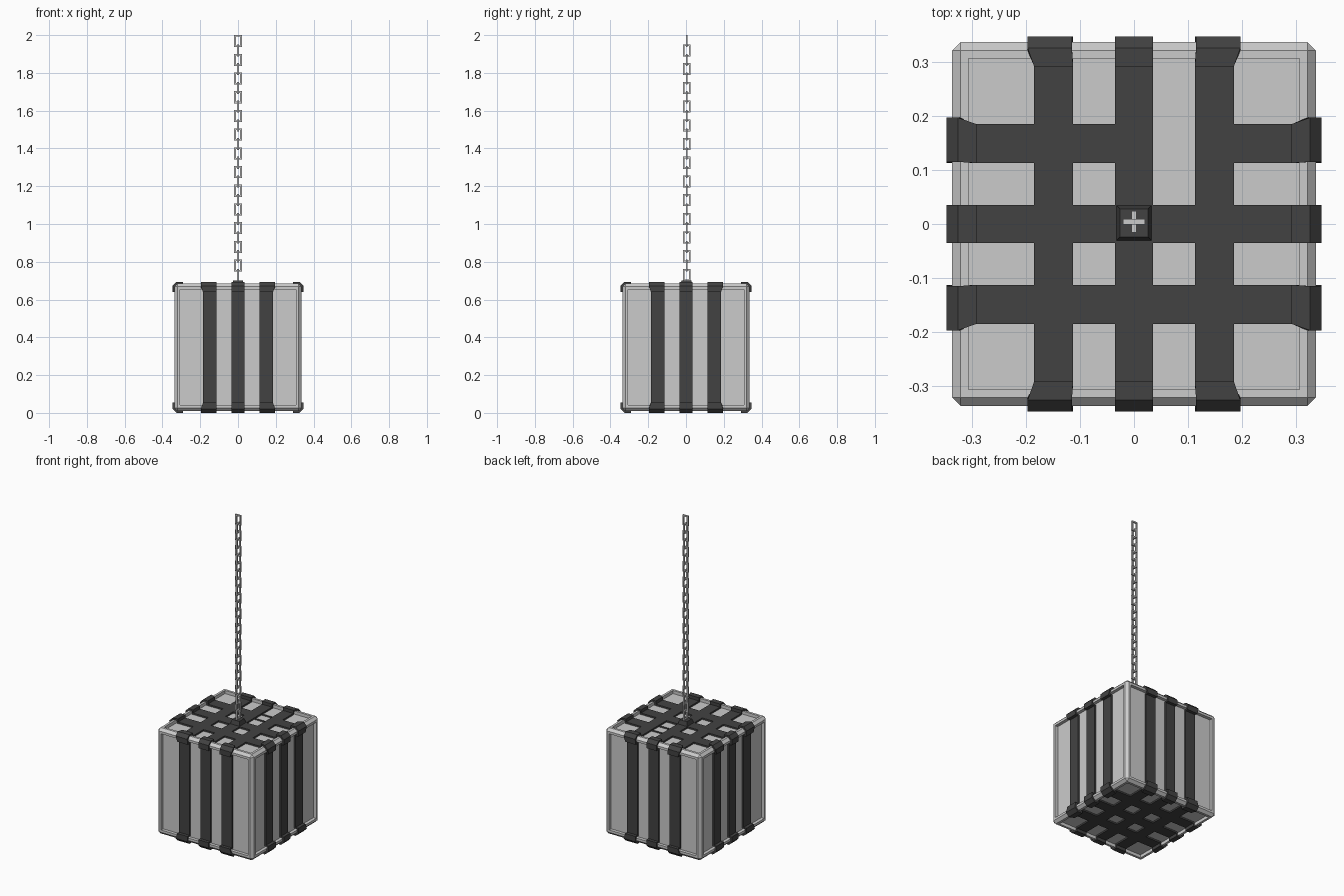
import bpy, bmesh
from mathutils import Vector

if "Cube" in bpy.data.objects:
    bpy.data.objects.remove(bpy.data.objects["Cube"])

CZ = 0.347          # height of the box centre
HALF = 0.337        # half size of the box

dark = bpy.data.materials.new("dark_strap")
dark.diffuse_color = (0.055, 0.055, 0.055, 1)
dark.use_nodes = True
dark.node_tree.nodes["Principled BSDF"].inputs["Base Color"].default_value = dark.diffuse_color


def finish(bm, name, mat=None):
    me = bpy.data.meshes.new(name)
    bm.to_mesh(me)
    bm.free()
    ob = bpy.data.objects.new(name, me)
    bpy.context.collection.objects.link(ob)
    if mat:
        me.materials.append(mat)
    return ob


def ring_faces(bm, rings):
    """Close a list of equal vertex rings into a tube loop."""
    quads = []
    n = len(rings)
    for i in range(n):
        a, b = rings[i], rings[(i + 1) % n]
        m = len(a)
        quads.append([bm.faces.new((a[j], a[(j + 1) % m], b[(j + 1) % m], b[j]))
                      for j in range(m)])
    bmesh.ops.recalc_face_normals(bm, faces=bm.faces[:])
    return quads


# Box: chamfered cube with a recessed panel in every face
bm = bmesh.new()
bmesh.ops.create_cube(bm, size=2 * HALF)
bmesh.ops.bevel(bm, geom=bm.edges[:], offset=0.016, segments=1, affect='EDGES')
bm.normal_update()
panels = [f for f in bm.faces if f.calc_area() > 0.2]
bmesh.ops.inset_individual(bm, faces=panels, thickness=0.021)
ext = bmesh.ops.extrude_discrete_faces(bm, faces=panels)
for f in ext["faces"]:
    f.normal_update()
    bmesh.ops.translate(bm, verts=f.verts[:], vec=f.normal * -0.02)
bmesh.ops.translate(bm, verts=bm.verts[:], vec=(0, 0, CZ))
finish(bm, "weight_box")


def strap_loop(corner, level):
    """Repeat the corner profile around the box; extra points on the top run."""
    pts = []
    for k in range(4):
        for u, v in corner:
            for _ in range(k):
                u, v = v, -u
            pts.append((u, v))
    return pts + [(0.035, level), (0.113, level)]


OUTER = strap_loop([(.292, .327), (.292, .347), (.326, .347),
                    (.347, .326), (.347, .292), (.327, .292)], .327)
INNER = strap_loop([(.300, .316), (.300, .336), (.321, .336),
                    (.336, .321), (.336, .300), (.316, .300)], .316)


# Straps: closed bands that step over the rim and flare at the corners
def strap(name, axis, side, gap=False):
    bm = bmesh.new()
    rings = []
    for i, (o, n) in enumerate(zip(OUTER, INNER)):
        wide = i < 24 and i % 6 in (2, 3)
        if side == 0:
            lo, hi = -0.035, 0.035
        else:
            lo, hi = (0.115, 0.197) if wide else (0.113, 0.185)
            lo, hi = lo * side, hi * side
        ring = []
        for (u, v), w in ((o, lo), (o, hi), (n, hi), (n, lo)):
            co = (u, w, CZ + v) if axis == 'X' else (w, u, CZ + v)
            ring.append(bm.verts.new(co))
        rings.append(ring)
    quads = ring_faces(bm, rings)
    if gap:  # open stretch of strap showing the panel beneath
        bmesh.ops.delete(bm, geom=[quads[24][0], quads[24][2]], context='FACES_ONLY')
    finish(bm, name, dark)


for axis in 'XY':
    for side, label in ((-1, "near"), (0, "middle"), (1, "far")):
        strap(f"strap_{axis.lower()}_{label}", axis, side, axis == 'X' and side == 1)

# Chain mount: small tapered plate on the top crossing
bm = bmesh.new()
bmesh.ops.create_cube(bm, size=1)
for v in bm.verts:
    r = 0.026 if v.co.z > 0 else 0.034
    z = 0.701 if v.co.z > 0 else 0.668
    v.co = Vector((r if v.co.x > 0 else -r, (r if v.co.y > 0 else -r) + 0.002, z))
finish(bm, "chain_mount", dark)

# Chain: square-section rectangular links, alternating direction
LINK_H, LINK_W, T, PITCH, COUNT = 0.064, 0.04, 0.010, 0.0495, 26
for k in range(COUNT):
    bm = bmesh.new()
    mid = 2.0 - LINK_H / 2 - PITCH * k
    rings = []
    for sx, sz in ((1, 1), (1, -1), (-1, -1), (-1, 1)):
        ring = []
        for inset, d in ((0, -T / 2), (0, T / 2), (T * 0.85, T / 2), (T * 0.85, -T / 2)):
            a = sx * (LINK_W / 2 - inset)
            z = mid + sz * (LINK_H / 2 - inset)
            ring.append(bm.verts.new((a, d + 0.004, z) if k % 2 == 0 else (d, a + 0.004, z)))
        rings.append(ring)
    ring_faces(bm, rings)
    finish(bm, f"chain_link_{k:02d}")
